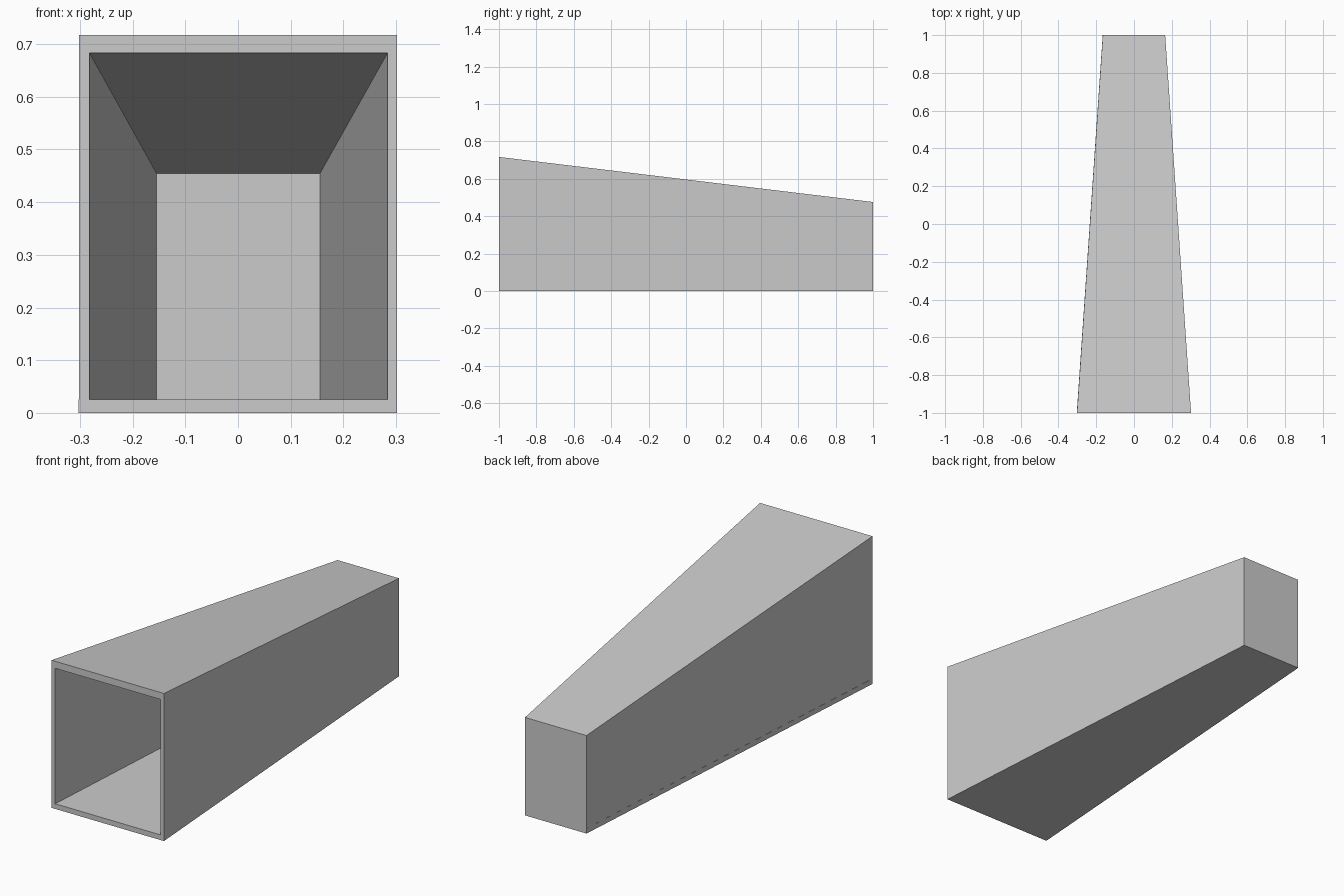
import bpy, bmesh

if "Cube" in bpy.data.objects:
    bpy.data.objects.remove(bpy.data.objects["Cube"])

BACK_X = 0.165 / 0.302   # width taper from front to back
BACK_Z = 0.476 / 0.717   # height taper of the sloping top


def panel(name, x0, x1, z0, z1, y0=-1.0, y1=1.0, slope0=False, slope1=True):
    """Box that narrows toward the back; sloped levels also drop toward the back."""
    def point(x, y, z, slope):
        t = (y + 1) / 2
        return (x * (1 + t * (BACK_X - 1)), y,
                z * (1 + t * (BACK_Z - 1)) if slope else z)
    bm = bmesh.new()
    bmesh.ops.create_cube(bm, size=2)
    for v in bm.verts:
        x = x1 if v.co.x > 0 else x0
        y = y1 if v.co.y > 0 else y0
        z, s = (z1, slope1) if v.co.z > 0 else (z0, slope0)
        v.co = point(x, y, z, s)
    bmesh.ops.recalc_face_normals(bm, faces=bm.faces)
    mesh = bpy.data.meshes.new(name)
    bm.to_mesh(mesh)
    bm.free()
    obj = bpy.data.objects.new(name, mesh)
    bpy.context.collection.objects.link(obj)
    return obj


# Floor, sloping top, two side walls and the closed back end
panel("floor", -0.303, 0.302, 0, 0.025, slope1=False)
panel("top_panel", -0.302, 0.302, 0.683, 0.717, slope0=True)
panel("left_wall", -0.302, -0.282, 0.025, 0.683)
panel("right_wall", 0.284, 0.302, 0.025, 0.683)
panel("back_panel", -0.282, 0.284, 0.025, 0.683, y0=0.99)
